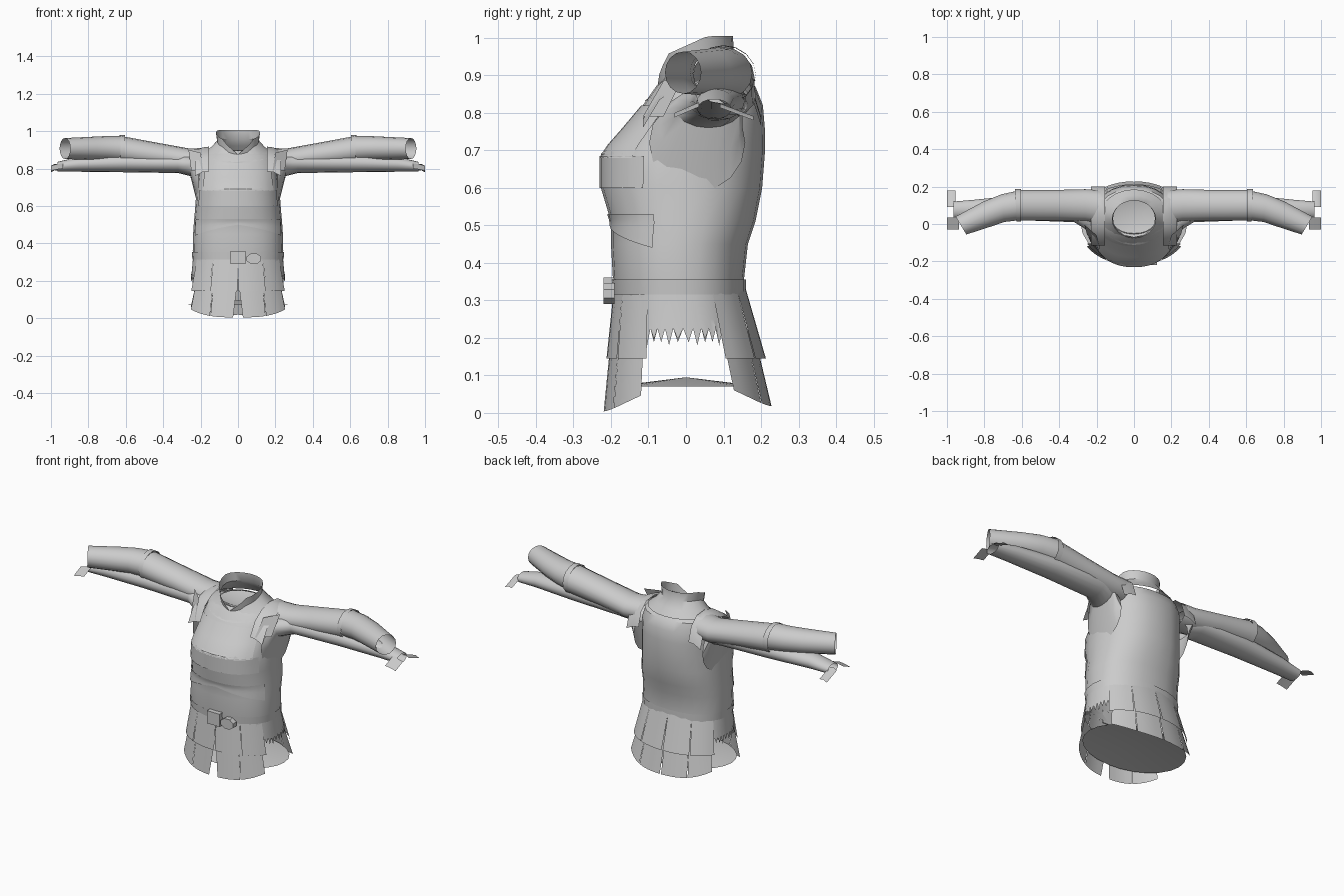
import bpy, math

cube = bpy.data.objects.get("Cube")
if cube:
    bpy.data.objects.remove(cube, do_unlink=True)

grey = bpy.data.materials.new("plain_grey")
grey.use_nodes = True
COLOUR = (0.6, 0.6, 0.6, 1)
grey.diffuse_color = COLOUR
grey.node_tree.nodes["Principled BSDF"].inputs["Base Color"].default_value = COLOUR


def make(name, verts, faces, angle=35):
    mesh = bpy.data.meshes.new(name)
    mesh.from_pydata(verts, [], faces)
    mesh.materials.append(grey)
    obj = bpy.data.objects.new(name, mesh)
    bpy.context.collection.objects.link(obj)
    bpy.ops.object.select_all(action='DESELECT')
    obj.select_set(True)
    bpy.context.view_layer.objects.active = obj
    bpy.ops.object.shade_smooth_by_angle(angle=math.radians(angle))
    return obj


def loft(name, rows, closed=True):
    """Skin equal-length rows of points with quads."""
    n = len(rows[0])
    verts = [p for row in rows for p in row]
    faces = []
    for r in range(len(rows) - 1):
        for i in range(n if closed else n - 1):
            j = (i + 1) % n
            faces.append((r*n + i, r*n + j, r*n + n + j, r*n + n + i))
    return make(name, verts, faces)


def power(v, e):
    return math.copysign(abs(v) ** e, v)


def body_point(deg, z, rx, front, back, e=0.88, grow=0.0):
    """Point on a rounded body section; 0 is the left side, 270 the front."""
    a = math.radians(deg)
    mid, ry = (front + back) / 2, (back - front) / 2
    return ((rx + grow) * power(math.cos(a), e), mid + (ry + grow) * power(math.sin(a), e), z)


def section(z):
    """Interpolated torso section at a height."""
    for a, b in zip(TORSO, TORSO[1:]):
        if a[0] <= z <= b[0]:
            t = (z - a[0]) / (b[0] - a[0])
            return [u + (v - u) * t for u, v in zip(a, b)]
    return TORSO[-1]


# Torso shell: height, half width, front y, back y
TORSO = [(.30, .238, -.19, .155), (.36, .242, -.195, .155), (.45, .24, -.20, .165),
         (.51, .236, -.20, .185), (.60, .228, -.227, .203), (.69, .222, -.227, .21),
         (.76, .212, -.165, .21), (.82, .205, -.115, .205), (.87, .19, -.08, .185),
         (.90, .12, -.05, .14)]
loft("torso", [[body_point(d, *s) for d in range(0, 360, 15)] for s in TORSO])


# Layered plates on the chest and belly, with stepped lower edges
def plate(name, a0, a1, low, high, grow, step=0.0):
    cols = 12
    rows = []
    for r in range(5):
        row = []
        for i in range(cols + 1):
            deg = a0 + (a1 - a0) * i / cols
            bottom = low + step * (1 - abs(2 * i / cols - 1))
            z = bottom + (high - bottom) * r / 4
            row.append(body_point(deg, *section(z), grow=grow))
        rows.append(row)
    loft(name, rows, closed=False)


plate("chest_plate", 215, 325, .68, .82, .004)
plate("rib_plate", 205, 335, .60, .685, .003)
plate("belly_plate", 200, 340, .44, .53, .004, .06)
loft("belt", [[body_point(d, *section(z), grow=.005) for d in range(0, 360, 15)]
              for z in (.315, .355)])

# Belt buckle and pouch
for name, sides, x, z, w, h in (("buckle", 4, 0, .325, .055, .05),
                                ("pouch", 8, .085, .318, .042, .03)):
    bpy.ops.mesh.primitive_cylinder_add(vertices=sides, radius=1, depth=.03)
    obj = bpy.context.object
    obj.name = name
    # Turn the flat sides level, then stand the disc up facing forward
    for v in obj.data.vertices:
        a = math.pi / sides
        px, py, pz = v.co
        v.co = (x + w * (px * math.cos(a) - py * math.sin(a)), pz - .205,
                z + h * (px * math.sin(a) + py * math.cos(a)))
    obj.data.flip_normals()
    obj.data.materials.append(grey)


# Skirt panels in two tiers, open at both sides; the slits widen downward
def skirt_panel(name, a0, a1, top, hem, slit0, slit1, curve=0.0):
    rows = []
    for t in (0, .5, 1):
        row = []
        for i in range(5):
            start, end = a0 + slit0 * t, a1 - slit1 * t
            deg = start + (end - start) * i / 4
            s = [u + (v - u) * t for u, v in zip(top, hem)]
            s[0] += t * curve * abs(math.cos(math.radians(deg))) ** 3
            row.append(body_point(deg, *s, e=.95))
        rows.append(row)
    loft(name, rows, closed=False)


UPPER_TOP, UPPER_HEM = (.335, .243, -.192, .158), (.145, .283, -.212, .213)
LOWER_TOP, LOWER_HEM = (.22, .255, -.198, .18), (.004, .296, -.22, .228)
for side, centre, slit in (("front", 270, 4.5), ("back", 90, 0.6)):
    lift = 0 if side == "front" else .014
    hem = (LOWER_HEM[0] + lift,) + LOWER_HEM[1:]
    for k in range(4):
        a = centre - 62 + 31 * k
        skirt_panel(f"upper_{side}_panel_{k}", a, a + 31, UPPER_TOP, UPPER_HEM, .6, .6)
        a = centre - 58 + 29 * k
        skirt_panel(f"lower_{side}_panel_{k}", a, a + 29, LOWER_TOP, hem,
                    slit if k == 2 else .4, slit if k == 1 else .4, .07)

# Frayed cloth at both hips
for name, centre in (("left_fringe", 0), ("right_fringe", 180)):
    top, mid, low = [], [], []
    for i in range(25):
        d = centre - 36 + 3 * i
        top.append(body_point(d, .33, .24, -.19, .156))
        mid.append(body_point(d, .25, .247, -.198, .175))
        low.append(body_point(d, (.225, .18 + .008 * (i % 3))[i % 2], .252, -.2, .185))
    loft(name, [top, mid, low], closed=False)

# Shallow cone closing the skirt from inside
rim = [body_point(d, .07, .285, -.2, .205, e=1) for d in range(0, 360, 15)]
make("inner_floor", rim + [(0, 0, .095)], [(i, (i + 1) % 24, 24) for i in range(24)])

# Collar: tall behind, notched in front, spreading onto the shoulders
rows = []
for level in range(4):
    row = []
    for d in range(0, 360, 15):
        back = (math.sin(math.radians(d)) + 1) / 2
        top = .945 + .06 * min(1, back * 1.5)
        if abs(d - 270) < 40:
            top = .875 + .07 * abs(d - 270) / 40
        base = .83 + .055 * min(1, 2 * back)
        z = base + (top - base) * (0, .3, .6, 1)[level]
        rx, front, rear = ((.185, -.112, .185), (.142, -.088, .155),
                           (.112, -.07, .128), (.118, -.075, .125))[level]
        row.append(body_point(d, z, rx, front, rear, e=1))
    rows.append(row)
loft("collar", rows)
rim = [body_point(d, .90, .122, -.072, .135, e=1) for d in range(0, 360, 30)]
make("collar_lining", rim + [(0, .03, .87)], [(i, (i + 1) % 12, 12) for i in range(12)])


# Sleeves: x, centre y, centre z, half depth, half height, slant
def tube(name, s, rings, n=16):
    rows = []
    for x, y, z, ry, rz, slant in rings:
        row = []
        for i in range(n):
            a = 2 * math.pi * i / n
            dy = ry * math.cos(a)
            row.append((s * (x + slant * dy), y + dy, z + rz * math.sin(a)))
        rows.append(row)
    loft(name, rows)


UNDER = [(.212, .03, .72, .128, .13, 0), (.232, .04, .765, .11, .095, 0),
         (.255, .06, .815, .09, .055, 0), (.32, .088, .828, .078, .052, 0),
         (.60, .088, .83, .068, .05, 0), (.85, .078, .823, .052, .04, 0),
         (.965, .075, .81, .045, .026, 0)]
OVER = [(.18, .09, .845, .09, .065, 0), (.26, .10, .845, .086, .062, 0),
        (.42, .10, .87, .082, .066, 0), (.61, .10, .897, .082, .074, 0)]
BAND = [(.605, .10, .9, .086, .078, 0), (.632, .10, .902, .086, .078, .05)]
BRACER = [(.625, .098, .905, .079, .07, 0), (.70, .085, .908, .074, .066, .1),
          (.78, .055, .908, .066, .062, .35), (.925, -.008, .907, .048, .056, .6)]
STRAP = [(-.115, .785), (-.07, .86), (-.01, .90), (.06, .917), (.13, .91),
         (.175, .87), (.20, .79)]
for side, s in (("left", 1), ("right", -1)):
    tube(side + "_under_sleeve", s, UNDER)
    tube(side + "_upper_sleeve", s, OVER)
    tube(side + "_elbow_band", s, BAND)
    tube(side + "_bracer", s, BRACER)
    # Shoulder straps and the flap beside the arm opening
    loft(side + "_shoulder_strap",
         [[(s * x, y, z - d) for x, d in ((.155, 0), (.19, .004), (.23, .025))]
          for y, z in STRAP], closed=False)
    loft(side + "_shoulder_flap",
         [[(s * .20, -.06, .885), (s * .265, -.005, .90)],
          [(s * .185, -.115, .79), (s * .25, -.06, .79)]], closed=False)
    # Loose cuff tabs at the wrist
    loft(side + "_front_cuff_tab",
         [[(s * .935, y, z), (s * .965, y, z - .004), (s * 1.0, y, z - .012)]
          for y, z in ((-.03, .80), (.035, .828))], closed=False)
    loft(side + "_back_cuff_tab",
         [[(s * .955, y, z), (s * .98, y, z + .003), (s * 1.0, y, z - .008)]
          for y, z in ((.09, .822), (.18, .788))], closed=False)
